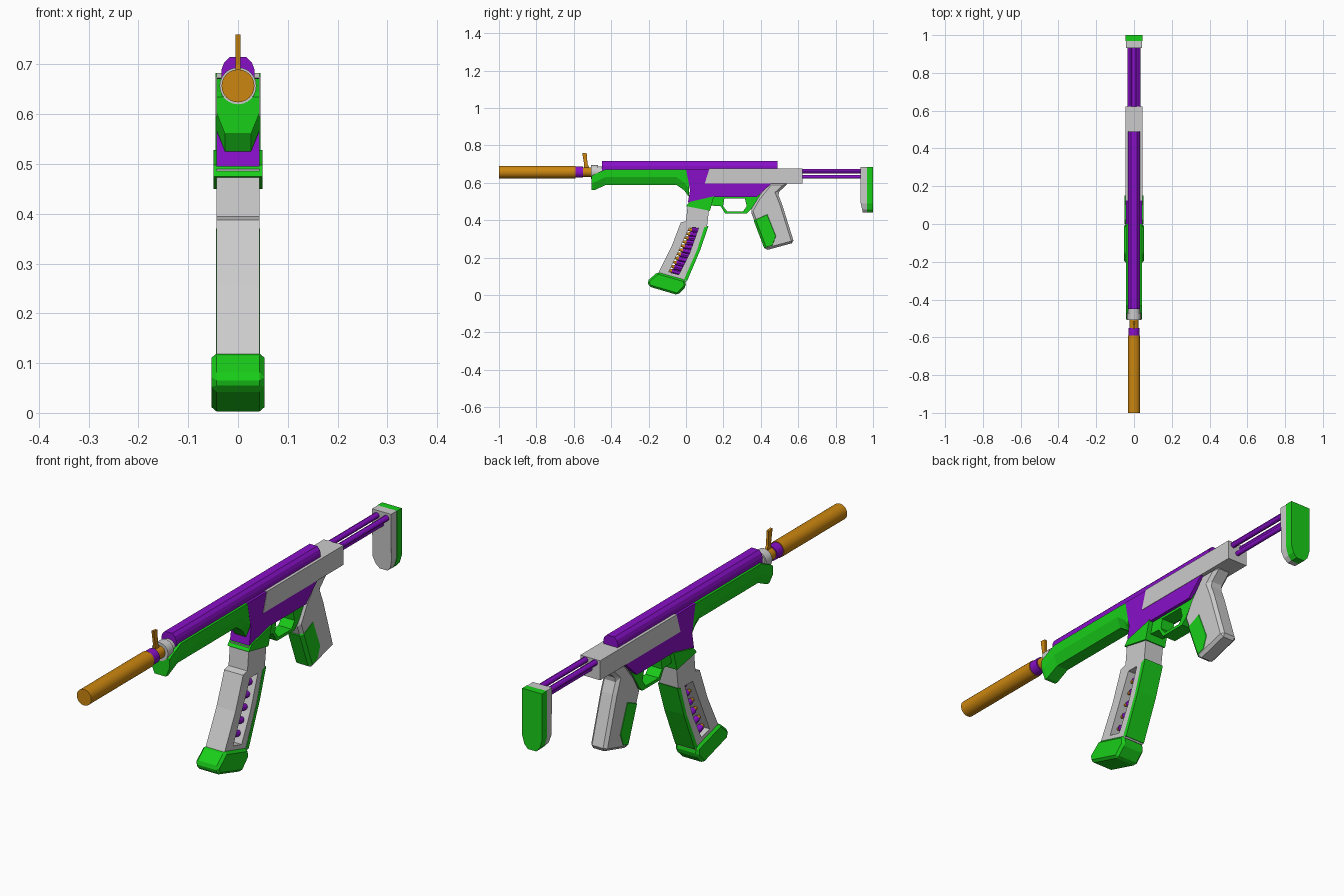
import bpy, bmesh, math
from mathutils import Vector

if "Cube" in bpy.data.objects:
    bpy.data.objects.remove(bpy.data.objects["Cube"])

COLORS = {"green": (0.01, 0.62, 0.01, 1), "purple": (0.25, 0.005, 0.58, 1),
          "orange": (0.6, 0.24, 0.005, 1)}
MATS = {}
for key, col in COLORS.items():
    MATS[key] = bpy.data.materials.new(key)
    MATS[key].diffuse_color = col


def finish(name, bm, color=None):
    bmesh.ops.recalc_face_normals(bm, faces=bm.faces)
    me = bpy.data.meshes.new(name)
    bm.to_mesh(me)
    bm.free()
    ob = bpy.data.objects.new(name, me)
    bpy.context.collection.objects.link(ob)
    if color:
        me.materials.append(MATS[color])
    return ob


def loft(name, rings, color=None, bevel=0):
    bm = bmesh.new()
    loops = [[bm.verts.new(p) for p in r] for r in rings]
    n = len(loops[0])
    for a, b in zip(loops, loops[1:]):
        for i in range(n):
            bm.faces.new((a[i], a[(i + 1) % n], b[(i + 1) % n], b[i]))
    bm.faces.new(loops[0])
    bm.faces.new(loops[-1])
    ob = finish(name, bm, color)
    if bevel:
        m = ob.modifiers.new("chamfer", 'BEVEL')
        m.width, m.segments, m.angle_limit = bevel, 1, math.radians(50)
    return ob


def side(name, pts, w, color=None, bevel=0):
    """Side profile in (y, z), extruded across x to half width w."""
    return loft(name, [[(x, y, z) for y, z in pts] for x in (-w, w)], color, bevel)


def front(name, pts, y0, y1, color=None, bevel=0):
    """Front profile in (x, z), extruded along y."""
    return loft(name, [[(x, y, z) for x, z in pts] for y in (y0, y1)], color, bevel)


def rod(name, a, b, r, color=None, r2=None, n=24):
    a, b = Vector(a), Vector(b)
    bpy.ops.mesh.primitive_cone_add(vertices=n, radius1=r, radius2=r if r2 is None else r2,
                                    depth=(b - a).length, location=(a + b) / 2,
                                    rotation=(b - a).to_track_quat('Z', 'Y').to_euler())
    ob = bpy.context.object
    ob.name = name
    if color:
        ob.data.materials.append(MATS[color])
    bpy.ops.object.shade_smooth_by_angle()
    return ob


def cut(ob, pts):
    cutter = side("cutter", pts, 0.2)
    m = ob.modifiers.new("hole", 'BOOLEAN')
    m.operation, m.object, m.solver = 'DIFFERENCE', cutter, 'EXACT'
    bpy.context.view_layer.objects.active = ob
    bpy.ops.object.modifier_apply(modifier="hole")
    bpy.data.objects.remove(cutter)


# barrel assembly
Z = 0.657
for name, y0, y1, r, c in [("muzzle_tube", -1, -0.59, 0.033, "orange"),
                           ("muzzle_collar", -0.59, -0.55, 0.03, "purple"),
                           ("barrel", -0.55, -0.44, 0.025, "orange"),
                           ("barrel_ring", -0.508, -0.47, 0.037, None),
                           ("barrel_sleeve", -0.47, -0.4, 0.031, None)]:
    rod(name, (0, y0, Z), (0, y1, Z), r, c)
side("front_sight", [(-0.555, 0.76), (-0.53, 0.757), (-0.527, 0.7), (-0.505, 0.66),
                     (-0.545, 0.66), (-0.545, 0.7)], 0.005, "orange")

# handguard: chamfered underside with a lip at the front
rings = []
for y, top, bot in [(-0.505, 0.635, 0.56), (-0.49, 0.645, 0.56), (-0.43, 0.672, 0.588),
                    (-0.05, 0.672, 0.588), (-0.01, 0.672, 0.56), (0.015, 0.672, 0.525)]:
    rings.append([(-0.043, y, top), (0.043, y, top), (0.043, y, bot + 0.042),
                  (0.026, y, bot), (-0.026, y, bot), (-0.043, y, bot + 0.042)])
loft("handguard", rings, "green")

# top cover tube
front("top_cover", [(-0.033, 0.64), (0.033, 0.64), (0.033, 0.69), (0.028, 0.704), (0.017, 0.715),
                    (-0.017, 0.715), (-0.028, 0.704), (-0.033, 0.69)], -0.45, 0.49, "purple")

# receiver
side("lower_receiver", [(0, 0.673), (0.13, 0.673), (0.13, 0.6), (0.46, 0.6), (0.38, 0.525),
                        (0.15, 0.525), (0.09, 0.495), (0.01, 0.495), (0.022, 0.56)],
     0.0435, "purple")
side("upper_receiver", [(0.125, 0.675), (0.622, 0.675), (0.622, 0.595), (0.1, 0.595)], 0.045)

# trigger guard
guard = side("trigger_guard", [(0.12, 0.527), (0.4, 0.54), (0.35, 0.46), (0.325, 0.435),
                               (0.21, 0.435), (0.185, 0.475), (0.13, 0.478)], 0.03, "green")
cut(guard, [(0.205, 0.515), (0.315, 0.515), (0.325, 0.475), (0.305, 0.447),
            (0.22, 0.447), (0.198, 0.475)])

# grip with coloured panel wrapping its front
side("grip", [(0.45, 0.6), (0.55, 0.6), (0.49, 0.545), (0.512, 0.49), (0.578, 0.28),
              (0.425, 0.238), (0.345, 0.45), (0.385, 0.52)], 0.037, None, 0.012)
side("grip_panel", [(0.358, 0.408), (0.44, 0.445), (0.492, 0.315), (0.47, 0.256),
                    (0.421, 0.242)], 0.0385, "green", 0.012)

# stock rods and butt
for x in (-0.022, 0.022):
    rod("stock_rod_upper", (x, 0.6, 0.662), (x, 0.94, 0.662), 0.012, "purple", n=12)
rod("stock_rod_lower", (0, 0.6, 0.632), (0, 0.94, 0.632), 0.01, "purple", n=12)
outline = [(-0.043, 0.683), (0.043, 0.683), (0.043, 0.49), (0.034, 0.458), (0.018, 0.44),
           (-0.018, 0.44), (-0.034, 0.458), (-0.043, 0.49)]
loft("butt_plate", [[(x, 0.932 if z > 0.5 else 0.932 + (0.5 - z) * 0.22, z) for x, z in outline],
                    [(x, 0.97, z) for x, z in outline]])
front("butt_pad", [(x * 1.04, z) for x, z in outline], 0.968, 1.0, "green")

# magazine well band
side("magazine_well", [(0.02, 0.498), (0.15, 0.528), (0.128, 0.45), (0, 0.475)], 0.049, "green")

# magazine body with see-through window
mag = side("magazine", [(0.01, 0.49), (0, 0.395), (-0.028, 0.388), (-0.078, 0.257),
                        (-0.155, 0.105), (0, 0.07), (0.07, 0.245), (0.112, 0.365),
                        (0.125, 0.47)], 0.043)
cut(mag, [(0.018, 0.36), (0.068, 0.36), (0.018, 0.22), (-0.038, 0.108), (-0.092, 0.122),
          (-0.035, 0.245)])
side("magazine_spine", [(0.098, 0.362), (0.12, 0.37), (0.078, 0.245), (0.006, 0.075),
                        (-0.012, 0.08), (0.06, 0.243)], 0.0445, "green")
side("magazine_base", [(-0.152, 0.122), (-0.004, 0.08), (0, 0.045), (-0.045, 0),
                       (-0.198, 0.045), (-0.207, 0.075)], 0.053, "green", 0.01)

# staggered stack of rounds seen through the window
for i in range(11):
    t = i / 10
    x = 0.014 if i % 2 else -0.014
    c = Vector((x, 0.045 - 0.085 * t - 0.022 * t * t, 0.347 - 0.222 * t))
    d = Vector((0, -1, 0.06 + 0.22 * t)).normalized()
    rod("round_case", c - d * 0.035, c + d * 0.014, 0.013, "purple", n=12)
    rod("round_tip", c + d * 0.014, c + d * 0.042, 0.011, "orange", 0.003, n=12)

for m in bpy.data.materials:
    if m.users and not m.is_grease_pencil:
        m.use_nodes = True
        m.node_tree.nodes["Principled BSDF"].inputs["Base Color"].default_value = m.diffuse_color
